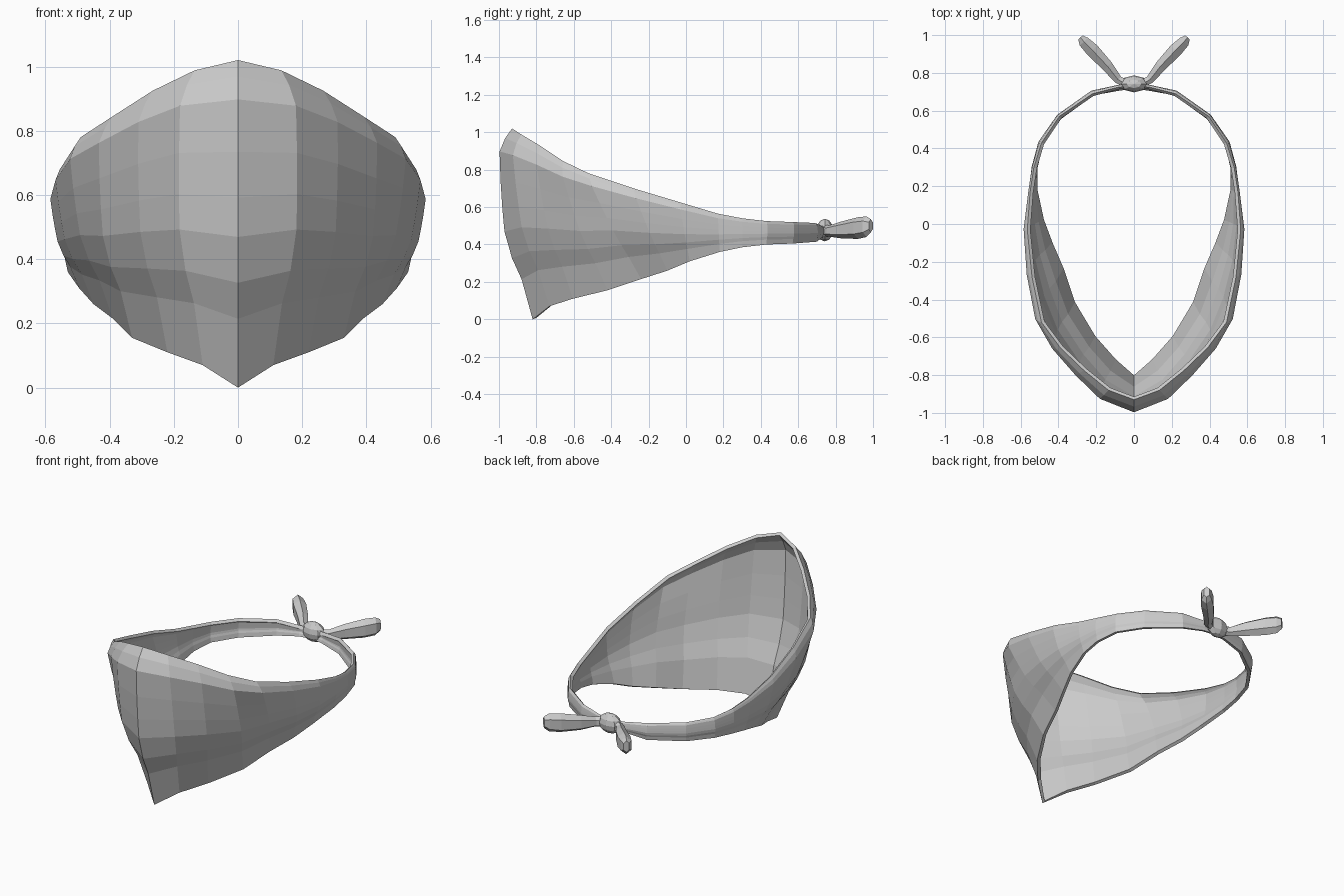
import bpy, bmesh
from mathutils import Vector, Matrix

if "Cube" in bpy.data.objects:
    bpy.data.objects.remove(bpy.data.objects["Cube"])


def make_object(name, verts, faces, mirror=True):
    mesh = bpy.data.meshes.new(name)
    mesh.from_pydata(verts, [], faces)
    mesh.update()
    ob = bpy.data.objects.new(name, mesh)
    bpy.context.collection.objects.link(ob)
    if mirror:
        m = ob.modifiers.new("mirror", 'MIRROR')
        m.merge_threshold = 0.0005
    return ob


# Cloth: columns from front centre to back centre (top edge, bottom edge, bulge)
columns = [
    ((0, -.93, 1.02), (0, -.82, 0), .10),
    ((.135, -.88, .988), (.11, -.73, .07), .10),
    ((.265, -.775, .925), (.22, -.605, .11), .085),
    ((.39, -.655, .845), (.33, -.42, .155), .075),
    ((.49, -.52, .78), (.39, -.24, .215), .06),
    ((.54, -.28, .70), (.45, -.10, .26), .05),
    ((.565, -.03, .625), (.495, .02, .31), .035),
    ((.55, .17, .565), (.53, .18, .36), .015),
    ((.53, .30, .54), (.53, .30, .385), .012),
    ((.49, .43, .525), (.50, .43, .40), .012),
    ((.395, .57, .52), (.40, .57, .405), .012),
    ((.22, .69, .515), (.22, .70, .415), .012),
    ((.08, .725, .50), (.08, .725, .435), .012),
    ((0, .735, .50), (0, .735, .435), .012),
]
# Vertical profile: position down the cloth, share of the bulge
profile = [(0, 0), (.05, .42), (.12, .8), (.28, .92), (.42, .98),
           (.54, 1), (.68, .75), (.79, .36), (1, 0)]

mids = [(Vector(t) + Vector(b)) / 2 for t, b, _ in columns]
verts = []
for i, (top, bottom, bulge) in enumerate(columns):
    if i in (0, len(columns) - 1):
        out = Vector((0, -1 if i == 0 else 1, 0))
    else:
        d = mids[i + 1] - mids[i - 1]
        out = Vector((d.y, -d.x, 0)).normalized()
    for t, share in profile:
        verts.append(Vector(top).lerp(Vector(bottom), t) + out * bulge * share)
n = len(profile)
faces = [(i * n + j, i * n + j + 1, (i + 1) * n + j + 1, (i + 1) * n + j)
         for i in range(len(columns) - 1) for j in range(n - 1)]
cloth = make_object("bandana_cloth", verts, faces)
s = cloth.modifiers.new("thickness", 'SOLIDIFY')
s.thickness = 0.02
s.offset = -1

# Tied ends: flattened six-sided leaf (centre, half width, half height)
stations = [((.04, .74, .475), .022, .03), ((.085, .765, .472), .022, .03),
            ((.14, .835, .478), .03, .046), ((.22, .92, .488), .036, .058),
            ((.265, .965, .495), .03, .055), ((.283, .988, .50), .016, .035)]
side = Vector((.74, -.67, 0))
up = Vector((0, 0, 1))
ring = [(0, 1), (1, .55), (1, -.55), (0, -1), (-1, -.55), (-1, .55)]
verts = [Vector(c) + side * w * a + up * h * b
         for c, w, h in stations for a, b in ring]
faces = [(i * 6 + k, (i + 1) * 6 + k, (i + 1) * 6 + (k + 1) % 6, i * 6 + (k + 1) % 6)
         for i in range(len(stations) - 1) for k in range(6)]
last = (len(stations) - 1) * 6
faces += [tuple(range(6)), tuple(range(last + 5, last - 1, -1))]
ends = make_object("tied_ends", verts, faces)
bm = bmesh.new()
bm.from_mesh(ends.data)
bmesh.ops.recalc_face_normals(bm, faces=bm.faces)
bm.to_mesh(ends.data)
bm.free()

# Knot: low-poly flattened lump
bm = bmesh.new()
bmesh.ops.create_uvsphere(bm, u_segments=8, v_segments=6, radius=1,
                          matrix=Matrix.Translation((0, .742, .477))
                          @ Matrix.Diagonal((.075, .045, .06, 1)))
knot = make_object("knot", [], [], mirror=False)
bm.to_mesh(knot.data)
bm.free()
